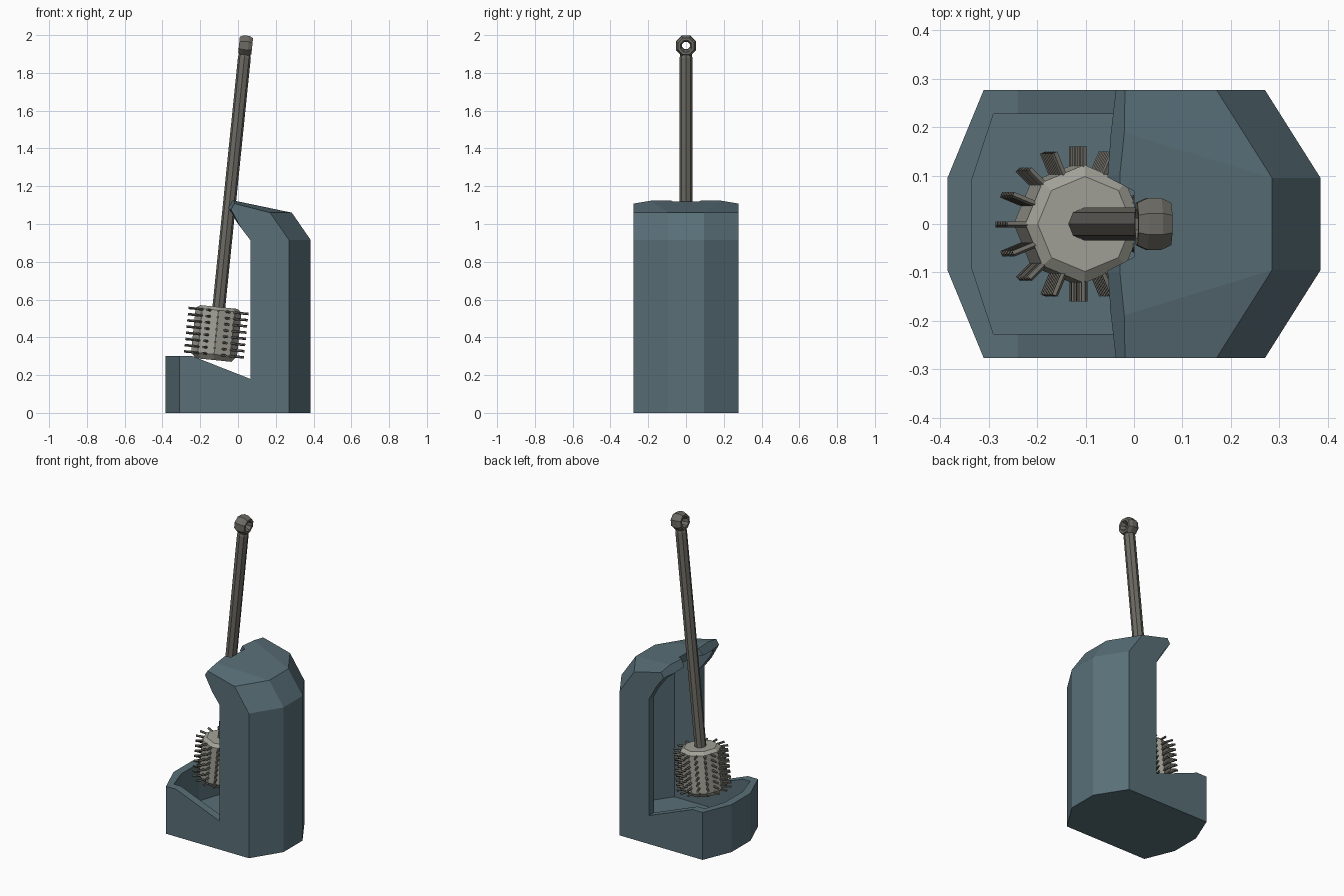
import bpy, bmesh, math
from mathutils import Matrix, Vector

if "Cube" in bpy.data.objects:
    bpy.data.objects.remove(bpy.data.objects["Cube"])


def material(name, rgb):
    m = bpy.data.materials.new(name)
    m.diffuse_color = (*rgb, 1)
    m.use_nodes = True
    m.node_tree.nodes["Principled BSDF"].inputs["Base Color"].default_value = m.diffuse_color
    return m


BLUE = material("slate blue", (0.100, 0.160, 0.187))
GREY = material("dark grey", (0.150, 0.145, 0.125))
PALE = material("pale grey", (0.36, 0.355, 0.31))


def finish(bm, name, mat):
    bmesh.ops.recalc_face_normals(bm, faces=bm.faces)
    me = bpy.data.meshes.new(name)
    bm.to_mesh(me)
    bm.free()
    me.materials.append(mat)
    ob = bpy.data.objects.new(name, me)
    bpy.context.collection.objects.link(ob)
    return ob


def shell(name, d, floor, drop):
    """Faceted convex tower, inset by d, with its roof lowered by drop."""
    k = 0.6 * d
    foot = [(-0.385 + d, 0.095 - 0.1 * d), (-0.31 + 0.4 * d, 0.277 - d),
            (0.27 - k, 0.277 - d), (0.385 - d, 0.095 - 0.1 * d)]
    top = [(-0.385 + d, 1.20 - drop), (-0.31 + 0.4 * d, 1.183 - drop),
           (0.17 - k, 1.06 - drop), (0.285 - k, 1.06 - drop)]
    order = [0.095 - 0.1 * d, 0.277 - d, 0.277 - d, 0.095 - 0.1 * d]
    bm = bmesh.new()
    for s in (-1, 1):
        for (x, y) in foot:
            bm.verts.new((x, s * y, floor))
        for (x, y) in foot[2:]:
            bm.verts.new((x, s * y, 0.915 - 0.3 * drop))
        for (x, z), y in zip(top, order):
            bm.verts.new((x, s * y, z))
    bmesh.ops.convex_hull(bm, input=bm.verts)
    bmesh.ops.dissolve_limit(bm, angle_limit=0.01, verts=bm.verts, edges=bm.edges)
    return finish(bm, name, BLUE)


def loft(name, rings, mat):
    """Skin a list of equal rings and cap both ends."""
    bm = bmesh.new()
    vs = [[bm.verts.new(p) for p in r] for r in rings]
    n = len(vs[0])
    for a, b in zip(vs, vs[1:]):
        for i in range(n):
            j = (i + 1) % n
            bm.faces.new((a[i], a[j], b[j], b[i]))
    bm.faces.new(vs[0])
    bm.faces.new(vs[-1])
    return finish(bm, name, mat)


def subtract(ob, cutter):
    mod = ob.modifiers.new("cut", 'BOOLEAN')
    mod.object, mod.operation, mod.solver = cutter, 'DIFFERENCE', 'EXACT'
    dg = bpy.context.evaluated_depsgraph_get()
    dg.update()
    me = bpy.data.meshes.new_from_object(ob.evaluated_get(dg))
    ob.modifiers.clear()
    ob.data = me
    bpy.data.objects.remove(cutter)


# holder: hollow tower with an open front and an overhanging hood
holder = shell("holder", 0, 0, 0)
subtract(holder, shell("hollow_cutter", 0.05, 0.06, 0.05))


def opening(y, s):
    return [(x, y, z) for x, z in [(-0.6, 0.3), (-0.24, 0.3), (0.065, 0.18), (0.065, 0.915),
                                   (-0.058 + s, 1.077), (0.195 + s, 1.5), (-0.6, 1.5)]]


subtract(holder, loft("opening_cutter", [opening(-0.4, 0.035), opening(-0.1, 0),
                                         opening(0.1, 0), opening(0.4, 0.035)], BLUE))
# notch in the hood where the handle rests
notch = [(-0.1, -0.12), (0.0, -0.068), (0.0, 0.068), (-0.1, 0.12)]
subtract(holder, loft("notch_cutter", [[(x, y, z) for x, y in notch] for z in (1.0, 1.3)], BLUE))

# brush parts share a leaning axis, starting at the middle of the head's underside
LEAN = Matrix.Translation((-0.13, 0, 0.28)) @ Matrix.Rotation(math.radians(5.84), 4, 'Y')


def lathe(name, profile, n, mat):
    rings = [[LEAN @ Vector((r * math.cos(2 * math.pi * i / n), r * math.sin(2 * math.pi * i / n), z))
              for i in range(n)] for r, z in profile]
    return loft(name, rings, mat)


lathe("brush_head", [(0.095, 0), (0.122, 0.03), (0.122, 0.265), (0.098, 0.282)], 8, PALE)
lathe("handle", [(0.034, 0.27), (0.034, 1.61), (0.028, 1.635)], 8, GREY)

# hanging loop at the end of the handle
bm = bmesh.new()
N, M = 8, 8
grid = []
for i in range(N):
    a = 2 * math.pi * (i + 0.5) / N
    ring = []
    for j in range(M):
        b = 2 * math.pi * (j + 0.5) / M
        r = 0.040 + 0.019 * math.cos(b)
        ring.append(bm.verts.new(LEAN @ Vector((0.038 * math.sin(b), r * math.cos(a),
                                                1.673 + r * math.sin(a)))))
    grid.append(ring)
for i in range(N):
    for j in range(M):
        p, q = grid[i], grid[(i + 1) % N]
        k = (j + 1) % M
        bm.faces.new((p[j], p[k], q[k], q[j]))
finish(bm, "hanging_loop", GREY)

# bristles: rows of thin pegs around the head
bm = bmesh.new()
COLS, ROWS = 16, 8
for c in range(COLS):
    turn = Matrix.Rotation(2 * math.pi * c / COLS, 4, 'Z')
    for r in range(ROWS):
        place = Matrix.Translation((0.132, 0, 0.03 + 0.033 * r)) @ Matrix.Rotation(math.pi / 2, 4, 'Y')
        bmesh.ops.create_cone(bm, cap_ends=True, segments=5, radius1=0.007, radius2=0.007,
                              depth=0.055, matrix=LEAN @ turn @ place)
finish(bm, "bristles", GREY)
